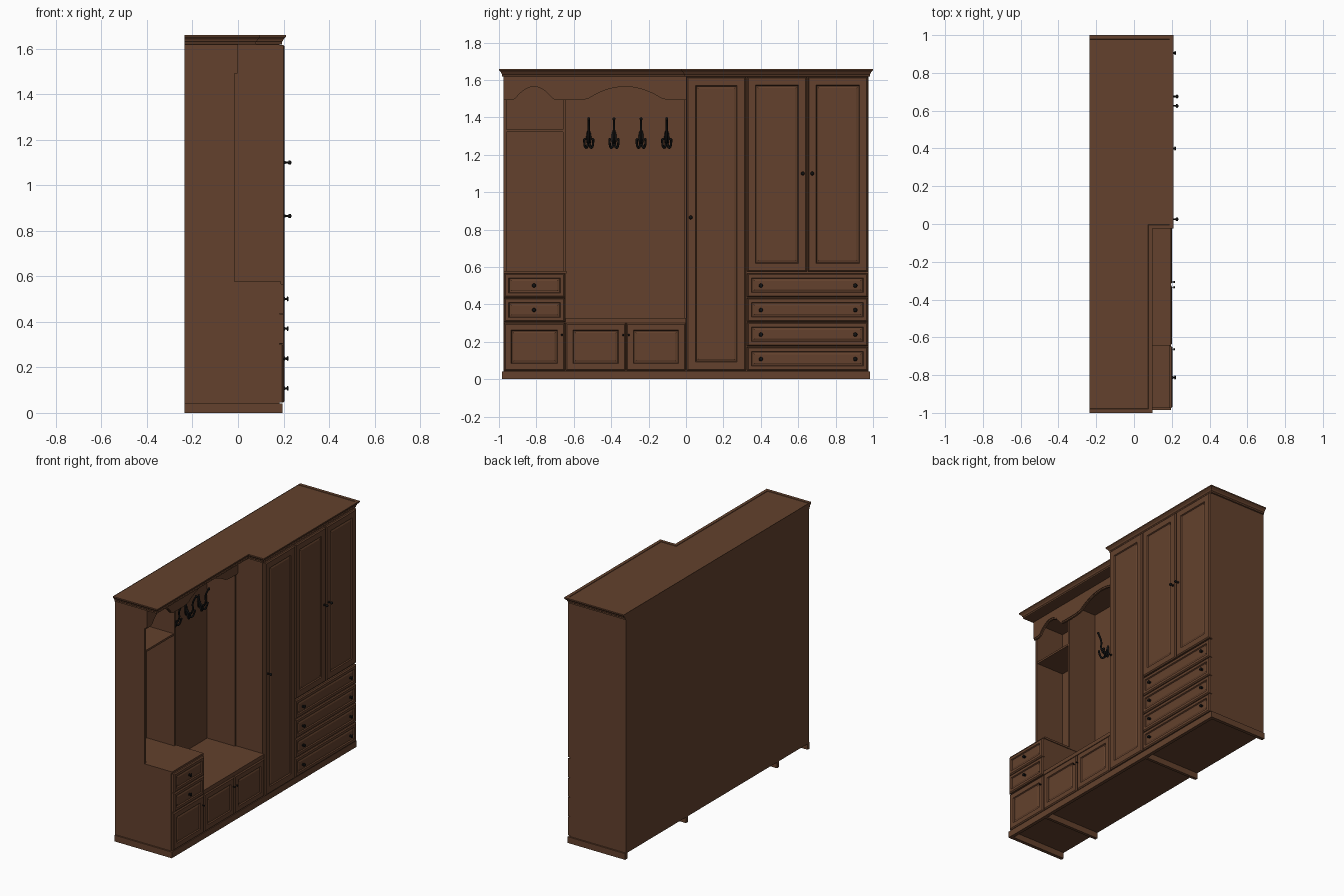
import bpy, bmesh, math

if "Cube" in bpy.data.objects:
    bpy.data.objects.remove(bpy.data.objects["Cube"])

def material(name, rgb):
    m = bpy.data.materials.new(name)
    m.diffuse_color = (*rgb, 1)
    m.use_nodes = True
    m.node_tree.nodes["Principled BSDF"].inputs["Base Color"].default_value = m.diffuse_color
    return m

WOOD = material("brown_wood", (0.125, 0.053, 0.026))
BLACK = material("black_metal", (0.006, 0.006, 0.006))

def finish(bm, name, mat, smooth=False):
    bmesh.ops.recalc_face_normals(bm, faces=bm.faces[:])
    me = bpy.data.meshes.new(name)
    bm.to_mesh(me)
    bm.free()
    me.materials.append(mat)
    for p in me.polygons:
        p.use_smooth = smooth
    ob = bpy.data.objects.new(name, me)
    bpy.context.collection.objects.link(ob)
    return ob

def loft(name, rings, mat=WOOD, smooth=False):
    """Skin a stack of equal-length point rings and cap both ends."""
    bm = bmesh.new()
    vs = [[bm.verts.new(p) for p in r] for r in rings]
    n = len(vs[0])
    for a, b in zip(vs, vs[1:]):
        for i in range(n):
            j = (i + 1) % n
            bm.faces.new((a[i], a[j], b[j], b[i]))
    bm.faces.new(vs[0])
    bm.faces.new(vs[-1])
    return finish(bm, name, mat, smooth)

def box(name, x0, x1, y0, y1, z0, z1):
    ring = lambda z: [(x0, y0, z), (x1, y0, z), (x1, y1, z), (x0, y1, z)]
    return loft(name, [ring(z0), ring(z1)])

def panel_front(name, y0, y1, z0, z1, m, x1=0.205, x0=0.183):
    """Door or drawer front: eased edge, frame of width m, groove, raised field."""
    steps = [(0, x0), (0, x1 - 0.006), (0.007, x1), (m, x1), (m + 0.004, x1 - 0.007),
             (m + 0.010, x1 - 0.007), (m + 0.016, x1 - 0.004)]
    loft(name, [[(x, y0 + d, z0 + d), (x, y1 - d, z0 + d), (x, y1 - d, z1 - d), (x, y0 + d, z1 - d)]
                for d, x in steps])

def knob(name, y, z, x0, x1, r):
    L = x1 - x0
    prof = [(0, 0.75), (0.12, 0.7), (0.18, 0.4), (0.5, 0.4), (0.62, 0.9), (0.78, 1), (0.93, 0.75), (1, 0.3)]
    loft(name, [[(x0 + t * L, y + r * s * math.cos(a), z + r * s * math.sin(a))
                 for a in [k * math.tau / 14 for k in range(14)]] for t, s in prof], BLACK, True)

BACK, FRONT, TOP = -0.235, 0.183, 1.62

# plinth frame, open at the back, with cross battens
box("plinth_front", 0.172, 0.195, -0.985, 0.985, 0, 0.042)
for s in (-1, 1):
    a, b = sorted((s * 0.962, s * 0.985))
    box("plinth_side", BACK, 0.172, a, b, 0, 0.042)
for y in (-0.645, 0.325):
    box("plinth_batten", BACK, 0.172, y - 0.01, y + 0.01, 0, 0.04)

# carcasses
box("wardrobe_carcass", BACK, FRONT, 0, 0.975, 0.04, TOP)
box("drawer_block", BACK, FRONT, -0.975, -0.645, 0.04, 0.565)
box("drawer_block_top", BACK, 0.19, -0.975, -0.64, 0.565, 0.578)
box("bench_cabinet", BACK, FRONT, -0.645, 0, 0.04, 0.302)
box("bench_seat", BACK, 0.195, -0.645, 0, 0.302, 0.328)

# open niches
box("niche_back", BACK, -0.223, -0.965, 0, 0.328, TOP)
box("niche_side", BACK, -0.015, -0.975, -0.96, 0.578, TOP)
box("niche_divider", BACK, -0.015, -0.658, -0.643, 0.328, TOP)
box("niche_end_panel", BACK, -0.015, -0.01, 0, 0.328, TOP)
box("hat_shelf", -0.223, -0.02, -0.96, -0.658, 1.322, 1.335)
box("niche_ceiling", BACK, -0.015, -0.975, 0, 1.605, TOP)

# arched valances: flat shoulders with an ogee rise in the middle
def valance(name, y0, y1, shoulder, x0, x1, lift):
    bm = bmesh.new()
    lo, hi, n = y0 + shoulder, y1 - shoulder, 32
    pts = [(y0, 1.492 + lift)]
    for i in range(n + 1):
        t = i / n
        u = min(t, 1 - t) * 2
        rise = 2 * u * u if u < 0.25 else 1 - 0.875 * ((1 - u) / 0.75) ** 2
        pts.append((lo + (hi - lo) * t, 1.492 + lift + 0.072 * rise))
    pts.append((y1, 1.492 + lift))
    cols = [[bm.verts.new((x, y, zz)) for x, zz in ((x0, z), (x1, z), (x1, TOP), (x0, TOP))] for y, z in pts]
    for a, b in zip(cols, cols[1:]):
        for i in range(4):
            j = (i + 1) % 4
            bm.faces.new((a[i], a[j], b[j], b[i]))
    bm.faces.new(cols[0])
    bm.faces.new(cols[-1])
    finish(bm, name, WOOD)

for y0, y1, sh in ((-0.975, -0.651, 0.03), (-0.651, 0, 0.065)):
    valance("valance", y0, y1, sh, -0.015, -0.003, 0)
    valance("valance_face", y0, y1, sh, -0.003, 0.001, 0.009)

# stepped cornice following the set-back outline
def outline(d, z):
    return [(x, y, z) for x, y in ((BACK, -0.975 - d), (0.072 + d, -0.975 - d), (0.072 + d, -d),
                                   (0.185 + d, -d), (0.185 + d, 0.975 + d), (BACK, 0.975 + d))]

loft("cornice", [outline(d, z) for d, z in ((0, 1.618), (0.008, 1.62), (0.008, 1.63), (0.012, 1.634),
                                            (0.014, 1.64), (0.021, 1.647), (0.025, 1.652),
                                            (0.025, 1.66), (0.004, 1.66), (0.003, 1.657))])

# tall door and upper pair of doors
panel_front("tall_door", 0.004, 0.321, 0.046, 1.617, 0.047)
panel_front("upper_door_left", 0.326, 0.646, 0.575, 1.617, 0.045)
panel_front("upper_door_right", 0.651, 0.973, 0.575, 1.617, 0.045)
for y, z in ((0.025, 0.865), (0.625, 1.1), (0.675, 1.1)):
    knob("door_knob", y, z, 0.204, 0.235, 0.010)

# drawers: four wide on the right, two small on the left
for i in range(4):
    z = 0.046 + 0.131 * i
    panel_front("wide_drawer", 0.326, 0.973, z, z + 0.127, 0.024)
    for y in (0.4, 0.905):
        knob("drawer_knob", y, z + 0.062, 0.204, 0.223, 0.011)
    if i > 1:
        panel_front("small_drawer", -0.973, -0.648, z - 0.002, z + 0.127, 0.024)
        knob("drawer_knob", -0.813, z + 0.062, 0.204, 0.223, 0.011)

# low cabinet doors
for y0, y1, ky in ((-0.973, -0.648, -0.663), (-0.643, -0.323, -0.335), (-0.319, -0.002, -0.307)):
    panel_front("low_door", y0, y1, 0.046, 0.3, 0.038, 0.2)
    knob("low_door_knob", ky, 0.237, 0.199, 0.217, 0.006)

# coat hooks: wall plate, long upper prong, two lower curled prongs
def prong(name, pts, r):
    cu = bpy.data.curves.new(name, 'CURVE')
    cu.dimensions = '3D'
    cu.bevel_depth = r
    cu.bevel_resolution = 2
    cu.resolution_u = 6
    cu.use_fill_caps = True
    sp = cu.splines.new('NURBS')
    sp.points.add(len(pts) - 1)
    for p, c in zip(sp.points, pts):
        p.co = (*c, 1)
    sp.use_endpoint_u = True
    sp.order_u = 3
    cu.materials.append(BLACK)
    ob = bpy.data.objects.new(name, cu)
    bpy.context.collection.objects.link(ob)

def ball(name, c, s):
    bm = bmesh.new()
    bmesh.ops.create_uvsphere(bm, u_segments=14, v_segments=8, radius=1)
    for v in bm.verts:
        v.co = [c[k] + v.co[k] * s[k] for k in range(3)]
    finish(bm, name, BLACK, True)

for y in (-0.52, -0.385, -0.24, -0.103):
    ball("hook_plate", (-0.222, y, 1.29), (0.006, 0.014, 0.045))
    prong("hook_upper", [(-0.22, y, 1.30), (-0.2, y, 1.25), (-0.165, y, 1.29),
                         (-0.175, y, 1.35), (-0.145, y, 1.392)], 0.006)
    ball("hook_tip", (-0.145, y, 1.392), (0.008, 0.008, 0.009))
    for s in (-1, 1):
        prong("hook_lower", [(-0.22, y, 1.285), (-0.2, y + s * 0.006, 1.235), (-0.18, y + s * 0.024, 1.24),
                             (-0.17, y + s * 0.024, 1.285)], 0.006)
        ball("hook_tip", (-0.17, y + s * 0.022, 1.282), (0.007, 0.007, 0.008))
